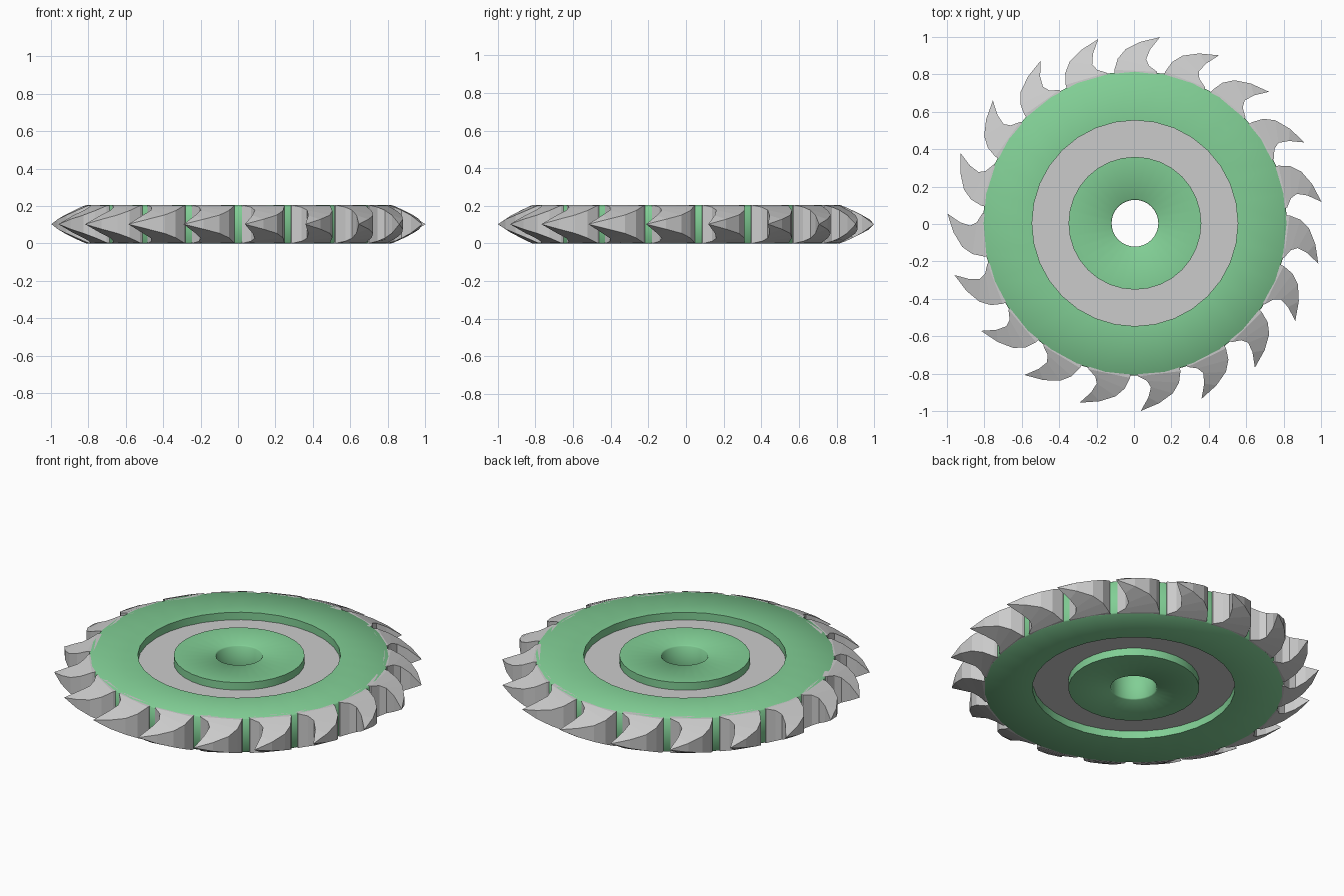
import bpy, bmesh, math
from mathutils import Vector, Matrix

if "Cube" in bpy.data.objects:
    bpy.data.objects.remove(bpy.data.objects["Cube"])

SEG = 32            # sides of the round parts
TEETH = 19
H = 0.205           # overall thickness
MID = H / 2
CENTRE = Vector((0.005, 0.004, 0))

green = bpy.data.materials.new("green")
green.diffuse_color = (0.22, 0.62, 0.30, 1)
green.use_nodes = True
green.node_tree.nodes["Principled BSDF"].inputs["Base Color"].default_value = green.diffuse_color


def finish(bm, name, mat=None, smooth=None):
    bmesh.ops.recalc_face_normals(bm, faces=bm.faces)
    me = bpy.data.meshes.new(name)
    bm.to_mesh(me)
    bm.free()
    ob = bpy.data.objects.new(name, me)
    ob.location = CENTRE
    bpy.context.collection.objects.link(ob)
    if mat:
        me.materials.append(mat)
    if smooth:
        bpy.ops.object.select_all(action='DESELECT')
        ob.select_set(True)
        bpy.context.view_layer.objects.active = ob
        bpy.ops.object.shade_smooth_by_angle(angle=math.radians(smooth))
    return ob


def lathe(name, profile, mat=None):
    """Revolve a closed (radius, z) profile around z."""
    bm = bmesh.new()
    rings = []
    for i in range(SEG):
        a = 2 * math.pi * i / SEG
        rings.append([bm.verts.new((r * math.cos(a), r * math.sin(a), z)) for r, z in profile])
    n = len(profile)
    for i in range(SEG):
        p, q = rings[i], rings[(i + 1) % SEG]
        for j in range(n):
            k = (j + 1) % n
            bm.faces.new((p[j], q[j], q[k], p[k]))
    return finish(bm, name, mat, 50)


# Outer green rim, with a softened outer edge
c = 0.006
lathe("rim", [(0.55, 0), (0.815 - c, 0), (0.815, c), (0.815, H - c), (0.815 - c, H), (0.55, H)], green)

# Recessed grey web between rim and hub
lathe("web", [(0.33, 0.045), (0.57, 0.045), (0.57, H - 0.045), (0.33, H - 0.045)])

# Green hub with the axle hole
lathe("hub", [(0.125 + c, 0), (0.355, 0), (0.355, H), (0.125 + c, H), (0.125, H - c), (0.125, c)], green)

# Hooked teeth: convex back and concave front curves meeting at the tip
back = [(-0.11, 0.785), (-0.11, 0.82), (-0.092, 0.88), (-0.05, 0.93), (0.03, 0.97)]
front = [(0.12, 0.785), (0.118, 0.81), (0.075, 0.842), (0.06, 0.878), (0.082, 0.93)]
tip = (0.134, 0.995)


def half_height(p):
    t = (math.hypot(*p) - 0.82) / (1.004 - 0.82)
    return MID * max(0.0, 1 - max(0.0, t)) ** 0.8


bm = bmesh.new()
for k in range(TEETH):
    rot = Matrix.Rotation(2 * math.pi * k / TEETH, 3, 'Z')

    def vert(p, side):
        return bm.verts.new(rot @ Vector((p[0], p[1], MID + side * half_height(p))))

    rows = [[vert(b, 1), vert(f, 1), vert(f, -1), vert(b, -1)] for b, f in zip(back, front)]
    bm.faces.new(rows[0])
    for p, q in zip(rows, rows[1:]):
        for j in range(4):
            m = (j + 1) % 4
            bm.faces.new((p[j], p[m], q[m], q[j]))
    end = bm.verts.new(rot @ Vector((tip[0], tip[1], MID)))
    for j in range(4):
        bm.faces.new((rows[-1][j], rows[-1][(j + 1) % 4], end))
finish(bm, "teeth")
